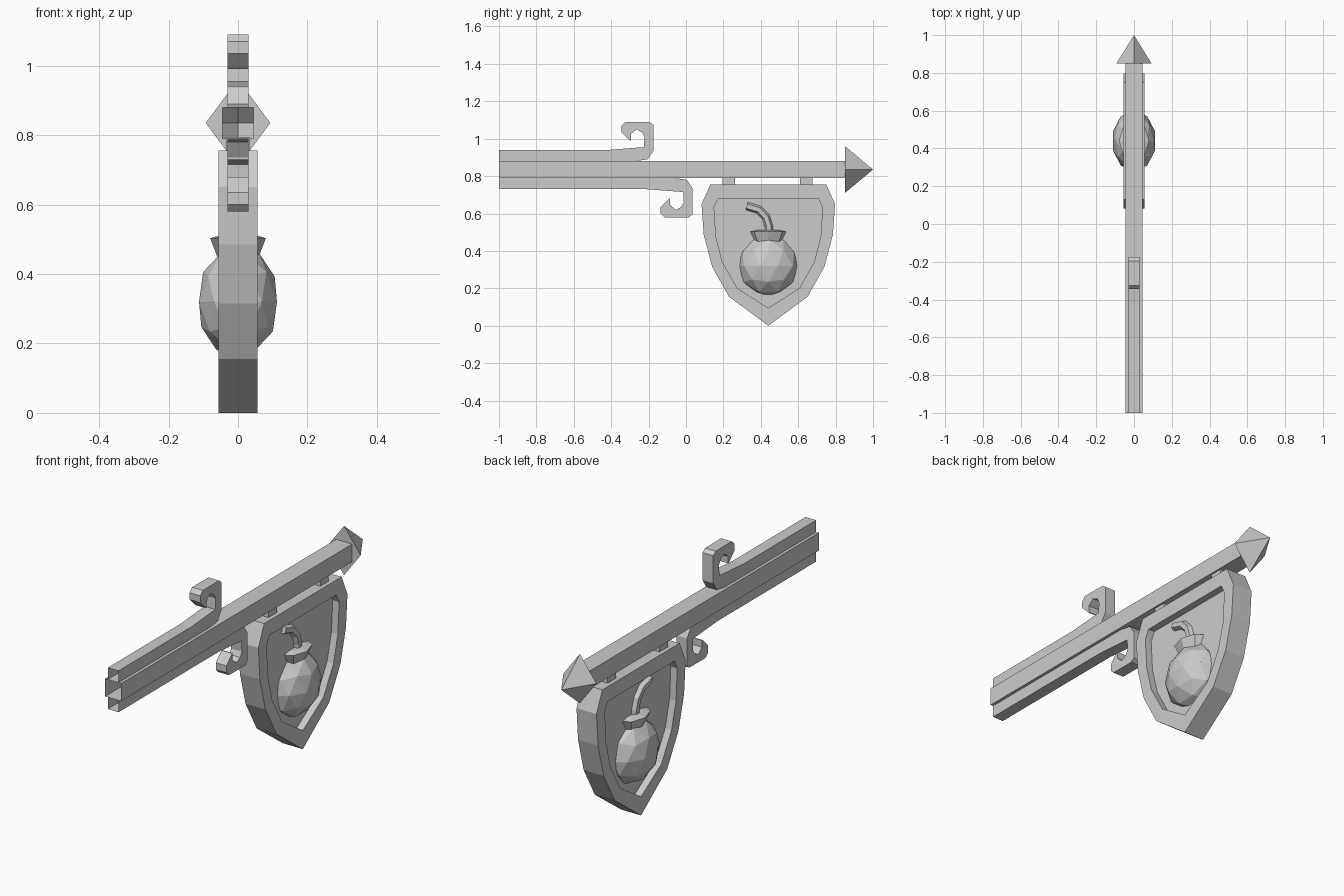
import bpy, bmesh, math
from mathutils import Matrix

if "Cube" in bpy.data.objects:
    bpy.data.objects.remove(bpy.data.objects["Cube"])

CZ = 0.835   # beam axis height
CY = 0.44    # shield / bomb centre


def finish(name, bm):
    bmesh.ops.recalc_face_normals(bm, faces=bm.faces[:])
    me = bpy.data.meshes.new(name)
    bm.to_mesh(me)
    bm.free()
    ob = bpy.data.objects.new(name, me)
    bpy.context.collection.objects.link(ob)
    return ob


def loft(bm, rings, caps=True):
    """Skin a list of closed rings of equal length."""
    vs = [[bm.verts.new(p) for p in r] for r in rings]
    n = len(vs[0])
    for a, b in zip(vs, vs[1:]):
        for i in range(n):
            j = (i + 1) % n
            bm.faces.new((a[i], a[j], b[j], b[i]))
    if caps:
        bm.faces.new(vs[0])
        bm.faces.new(vs[-1])
    return vs


def prism(name, outline, half, open_y=None):
    """Extrude a (y, z) outline along x; optionally leave the end at open_y open."""
    bm = bmesh.new()
    loft(bm, [[(x, y, z) for y, z in outline] for x in (-half, half)])
    bmesh.ops.recalc_face_normals(bm, faces=bm.faces[:])
    if open_y is not None:
        gone = [f for f in bm.faces if all(abs(v.co.y - open_y) < 1e-4 for v in f.verts)]
        bmesh.ops.delete(bm, geom=gone, context='FACES_ONLY')
    me_ob = finish(name, bm)
    return me_ob


def box(name, y0, y1, z0, z1, half, open_y=None):
    return prism(name, [(y0, z0), (y1, z0), (y1, z1), (y0, z1)], half, open_y)


# Beam: square tube, open at the wall end and into the arrowhead
bm = bmesh.new()
s = 0.045
square = [(s, s), (-s, s), (-s, -s), (s, -s)]
loft(bm, [[(x, y, CZ + z) for x, z in square] for y in (-1, 0.85)], caps=False)
finish("beam", bm)

# Arrowhead: four-sided spike whose base is a ring around the beam
bm = bmesh.new()
dia = [bm.verts.new((x, 0.85, CZ + z)) for x, z in ((0, .125), (-.093, 0), (0, -.125), (.093, 0))]
sq = [bm.verts.new((x, 0.85, CZ + z)) for x, z in square]
apex = bm.verts.new((0, 1, CZ))
for i in range(4):
    j = (i + 1) % 4
    bm.faces.new((dia[i], dia[j], apex))
    bm.faces.new((dia[i], sq[i], sq[j]))
    bm.faces.new((dia[i], sq[j], dia[j]))
finish("arrowhead", bm)

# Curled brackets above and below the beam
curl = [(-.42, .045), (-.27, .045), (-.205, .055), (-.175, .10), (-.175, .24),
        (-.195, .255), (-.325, .255), (-.345, .235), (-.345, .20), (-.30, .155),
        (-.295, .155), (-.295, .19), (-.265, .215), (-.235, .20), (-.222, .175),
        (-.225, .12), (-.42, .105)]
for name, sgn, shift in (("upper_scroll", 1, 0), ("lower_scroll", -1, .21)):
    pts = [(-1, .045)] + [(y + shift, z) for y, z in curl] + [(-1, .105)]
    prism(name, [(y, CZ + sgn * z) for y, z in pts], 0.03, open_y=-1)

# Hangers
for i, y in enumerate((.195, .61)):
    box(f"hanger_{i + 1}", y, y + .067, .75, .795, 0.035)


# Shield: thick rim with a recessed panel on both sides
def shield_ring(prof, x):
    right = [(x, CY + w, z) for w, z in prof]
    left = [(x, CY - w, z) for w, z in reversed(prof) if w > 0]
    return right + left


outer = [(.31, .755), (.357, .65), (.345, .485), (.30, .315), (.21, .155), (0, 0)]
inner = [(.267, .68), (.29, .635), (.28, .475), (.245, .34), (.165, .20), (0, .095)]
bm = bmesh.new()
loft(bm, [shield_ring(inner, -.02), shield_ring(inner, -.056), shield_ring(outer, -.056),
          shield_ring(outer, .056), shield_ring(inner, .056), shield_ring(inner, .02)])
finish("shield", bm)

# Bomb body
bm = bmesh.new()
bmesh.ops.create_icosphere(bm, subdivisions=2, radius=1,
                           matrix=Matrix.Translation((0, CY, .32)) @ Matrix.Diagonal((.118, .162, .163, 1)))
finish("bomb_body", bm)

# Bomb neck: flared eight-sided collar
bm = bmesh.new()
loft(bm, [[(rx * math.cos(k * math.pi / 4), CY + ry * math.sin(k * math.pi / 4), z) for k in range(8)]
          for rx, ry, z in ((.06, .08, .45), (.08, .107, .503), (.05, .065, .512))])
finish("bomb_neck", bm)

# Fuse: bent bar
path = [(.443, .49, 0), (.443, .53, 10), (.428, .58, 32), (.39, .62, 58), (.325, .64, 75)]
section = [(.02, -.022), (.04, -.012), (.04, .012), (.02, .022)]
section += [(-x, -t) for x, t in section]
bm = bmesh.new()
loft(bm, [[(x, y + t * math.cos(math.radians(a)), z + t * math.sin(math.radians(a)))
           for x, t in section] for y, z, a in path])
finish("fuse", bm)
